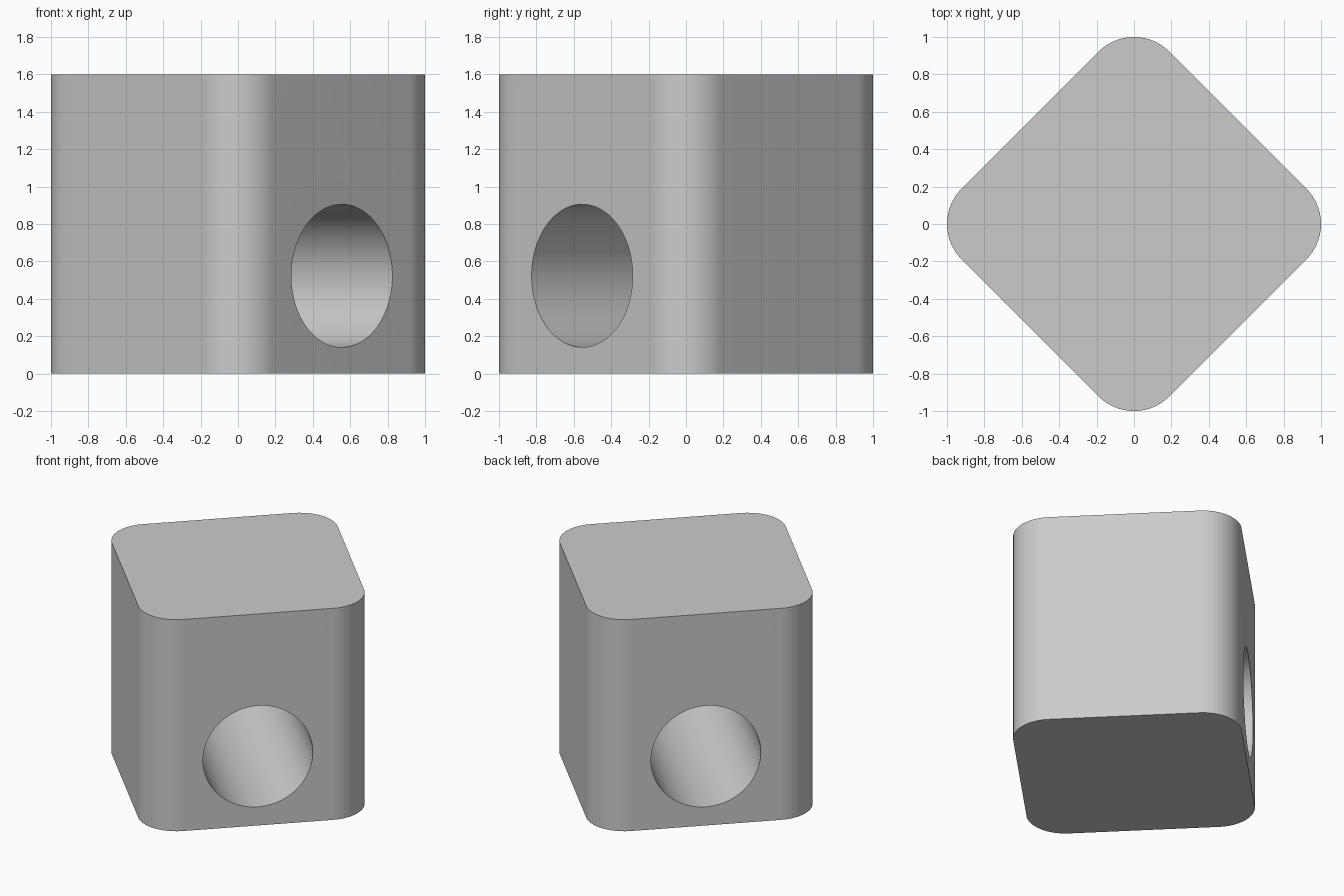
import bpy, bmesh, math
from mathutils import Matrix, Vector

cube = bpy.data.objects.get("Cube")
if cube:
    bpy.data.objects.remove(cube, do_unlink=True)

HEIGHT = 1.6
CORNER_RADIUS = 0.267
CORNER_CENTRE = 1 - CORNER_RADIUS   # distance of each rounding centre from the axis
CORNER_STEPS = 24
HOLE_RADIUS = 0.382
HOLE_HEIGHT = 0.523

grey = bpy.data.materials.new("light grey")
grey.use_nodes = True
colour = (0.6, 0.6, 0.6, 1)
grey.diffuse_color = colour
grey.node_tree.nodes["Principled BSDF"].inputs["Base Color"].default_value = colour


def make_object(name, bm):
    bmesh.ops.recalc_face_normals(bm, faces=bm.faces)
    mesh = bpy.data.meshes.new(name)
    bm.to_mesh(mesh)
    bm.free()
    mesh.materials.append(grey)
    obj = bpy.data.objects.new(name, mesh)
    bpy.context.collection.objects.link(obj)
    return obj


# Block: a diamond outline with rounded corners, extruded upward
bm = bmesh.new()
outline = []
for corner in range(4):
    facing = corner * math.pi / 2
    for step in range(CORNER_STEPS + 1):
        angle = facing + (step / CORNER_STEPS - 0.5) * math.pi / 2
        outline.append(bm.verts.new((
            CORNER_CENTRE * math.cos(facing) + CORNER_RADIUS * math.cos(angle),
            CORNER_CENTRE * math.sin(facing) + CORNER_RADIUS * math.sin(angle),
            0)))
base = bm.faces.new(outline)
top = bmesh.ops.extrude_face_region(bm, geom=[base], use_keep_orig=True)
bmesh.ops.translate(bm, vec=(0, 0, HEIGHT),
                    verts=[v for v in top["geom"] if isinstance(v, bmesh.types.BMVert)])
block = make_object("block", bm)

# Round hole running right through two opposite sides
bm = bmesh.new()
direction = Vector((1, -1, 0)).to_track_quat("Z", "Y").to_matrix().to_4x4()
bmesh.ops.create_cone(bm, cap_ends=True, segments=96, radius1=HOLE_RADIUS,
                      radius2=HOLE_RADIUS, depth=3,
                      matrix=Matrix.Translation((0, 0, HOLE_HEIGHT)) @ direction)
cutter = make_object("hole_cutter", bm)
cutter.hide_render = True

hole = block.modifiers.new("hole", "BOOLEAN")
hole.operation = "DIFFERENCE"
hole.solver = "EXACT"
hole.object = cutter

bpy.ops.object.select_all(action="DESELECT")
block.select_set(True)
bpy.context.view_layer.objects.active = block
bpy.ops.object.modifier_apply(modifier=hole.name)
bpy.data.objects.remove(cutter, do_unlink=True)
bpy.ops.object.shade_smooth_by_angle(angle=math.radians(30))
